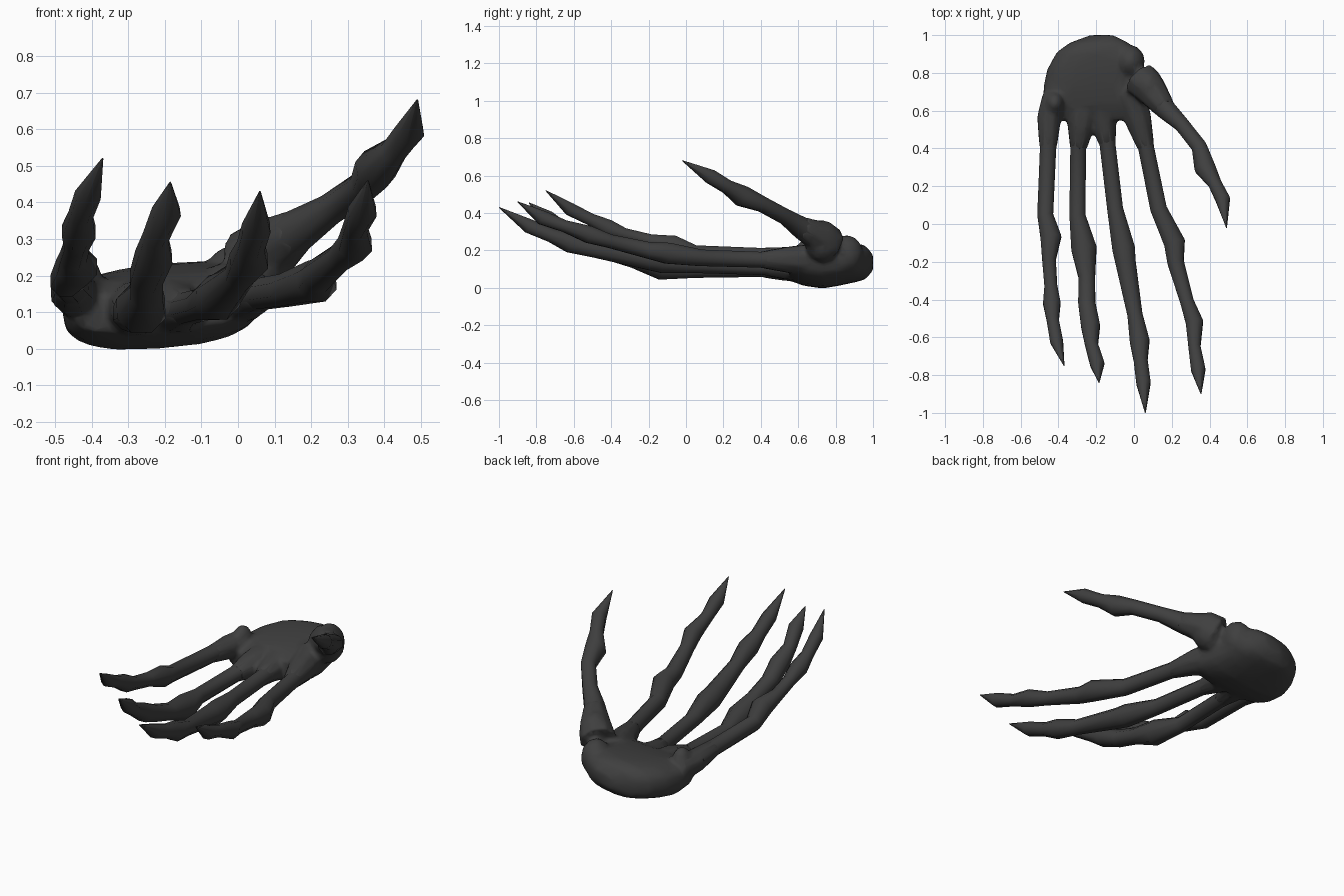
import bpy
import bmesh
import math
from mathutils import Vector

default_cube = bpy.data.objects.get("Cube")
if default_cube:
    bpy.data.objects.remove(default_cube, do_unlink=True)

# One dark charcoal material for every bone
charcoal = bpy.data.materials.new("charcoal_bone")
charcoal.use_nodes = True
shade = (0.05, 0.05, 0.05, 1.0)
charcoal.diffuse_color = shade
charcoal.node_tree.nodes["Principled BSDF"].inputs["Base Color"].default_value = shade


def finish(name, bm):
    """Turn a bmesh into a smooth shaded object."""
    bmesh.ops.recalc_face_normals(bm, faces=bm.faces)
    mesh = bpy.data.meshes.new(name)
    bm.to_mesh(mesh)
    bm.free()
    obj = bpy.data.objects.new(name, mesh)
    bpy.context.collection.objects.link(obj)
    mesh.materials.append(charcoal)
    bpy.ops.object.select_all(action="DESELECT")
    obj.select_set(True)
    bpy.context.view_layer.objects.active = obj
    bpy.ops.object.shade_smooth_by_angle(angle=math.radians(50))
    return obj


def skin(bm, rings):
    """Bridge consecutive rings of points and cap both ends."""
    loops = [[bm.verts.new(point) for point in ring] for ring in rings]
    count = len(loops[0])
    for near, far in zip(loops, loops[1:]):
        for i in range(count):
            j = (i + 1) % count
            bm.faces.new((near[i], near[j], far[j], far[i]))
    bm.faces.new(loops[0])
    bm.faces.new(loops[-1])


def add_bones(bm, stations, swell=1.0, sides=8):
    """Loft a chain of bones through (x, y, z, radius) stations."""
    points = [Vector(s[:3]) for s in stations]
    rings = []
    for i, centre in enumerate(points):
        before = points[max(i - 1, 0)]
        after = points[min(i + 1, len(points) - 1)]
        along = (after - before).normalized()
        across = along.cross(Vector((0, 0, 1))).normalized()
        upward = across.cross(along)
        radius = swell * stations[i][3] / math.cos(math.pi / sides)
        ring = []
        for k in range(sides):
            angle = math.tau * (k + 0.5) / sides
            ring.append(centre + radius * (across * math.cos(angle)
                                           + upward * math.sin(angle)))
        rings.append(ring)
    skin(bm, rings)


def add_lump(bm, centre, size):
    """Rounded carpal lump."""
    made = bmesh.ops.create_icosphere(bm, subdivisions=2, radius=1)
    bmesh.ops.scale(bm, vec=size, verts=made["verts"])
    bmesh.ops.translate(bm, vec=centre, verts=made["verts"])


# Fingers, from the palm to the pointed claw
little = [
    (-.42, .68, .15, .06), (-.45, .56, .155, .06), (-.455, .4, .17, .043),
    (-.47, .05, .185, .042), (-.44, -.07, .225, .055), (-.45, -.19, .25, .036),
    (-.44, -.33, .285, .034), (-.435, -.42, .32, .046), (-.43, -.51, .365, .032),
    (-.41, -.62, .42, .034), (-.37, -.75, .52, .002),
]
ring_finger = [
    (-.27, .68, .11, .08), (-.28, .52, .11, .068), (-.295, .4, .1, .042),
    (-.3, .05, .095, .042), (-.265, -.13, .11, .067), (-.25, -.28, .15, .044),
    (-.25, -.42, .195, .045), (-.23, -.54, .25, .05), (-.225, -.64, .305, .034),
    (-.195, -.74, .375, .038), (-.185, -.84, .455, .002),
]
middle = [
    (-.17, .68, .12, .08), (-.16, .53, .11, .062), (-.14, .42, .11, .042),
    (-.1, .08, .12, .042), (-.055, -.13, .14, .06), (-.045, -.2, .15, .054),
    (.005, -.48, .2, .04), (.03, -.62, .24, .052), (.035, -.72, .28, .037),
    (.05, -.84, .33, .038), (.06, -1, .43, .002),
]
index = [
    (-.03, .7, .15, .08), (.02, .56, .15, .068), (.065, .4, .15, .042),
    (.13, .08, .16, .044), (.215, -.1, .185, .056), (.22, -.2, .2, .044),
    (.28, -.41, .25, .036), (.32, -.52, .285, .046), (.32, -.65, .33, .032),
    (.34, -.77, .375, .038), (.355, -.9, .46, .002),
]
thumb = [
    (.03, .77, .23, .09), (.09, .71, .275, .078), (.165, .61, .325, .054),
    (.25, .53, .38, .04), (.345, .41, .445, .04), (.375, .3, .49, .055),
    (.425, .22, .54, .036), (.47, .13, .595, .038), (.49, -.02, .68, .002),
]
chains = {"little_finger": little, "ring_finger": ring_finger,
          "middle_finger": middle, "index_finger": index, "thumb": thumb}

# Palm: cross-sections (y, left x, right x, bottom z, top z, hollow of the upper side)
palm_sections = [
    (1.0, -.23, -.11, .1, .17, 0),
    (.96, -.34, -.03, .05, .22, 0),
    (.91, -.41, .02, .035, .235, 0),
    (.82, -.46, .05, .015, .24, .01),
    (.73, -.48, .06, 0, .235, .015),
    (.63, -.48, .07, .015, .22, .02),
    (.55, -.45, .05, .045, .19, .03),
]
rings = []
for y, x_min, x_max, z_min, z_max, hollow in palm_sections:
    ring = []
    for k in range(20):
        angle = math.tau * k / 20
        c, s = math.cos(angle), math.sin(angle)
        u = math.copysign(abs(c) ** 0.75, c)
        v = math.copysign(abs(s) ** 0.75, s)
        z = (z_min + z_max) / 2 + v * (z_max - z_min) / 2 + .02 * u
        if v > 0:
            z -= hollow * (1 - u * u)
        ring.append((((x_min + x_max) + u * (x_max - x_min)) / 2, y, z))
    rings.append(ring)
palm_mesh = bmesh.new()
skin(palm_mesh, rings)

# Carpal lumps and bone roots grow out of the palm
add_lump(palm_mesh, (-.42, .64, .185), (.05, .06, .075))
add_lump(palm_mesh, (-.02, .86, .18), (.08, .09, .105))
add_lump(palm_mesh, (.075, .73, .25), (.085, .1, .115))
for stations in chains.values():
    add_bones(palm_mesh, stations[:3], swell=1.05)
palm = finish("palm", palm_mesh)

# Fuse the palm into one organic low-poly surface
fuse = palm.modifiers.new("fuse", "REMESH")
fuse.mode = "VOXEL"
fuse.voxel_size = 0.012
fuse.use_smooth_shade = True
soften = palm.modifiers.new("soften", "SMOOTH")
soften.factor = 0.5
soften.iterations = 8
reduce = palm.modifiers.new("reduce", "DECIMATE")
reduce.ratio = 0.15

# The free bones start inside the roots of the palm
for name, stations in chains.items():
    bones = bmesh.new()
    add_bones(bones, stations[1:])
    finish(name, bones)
